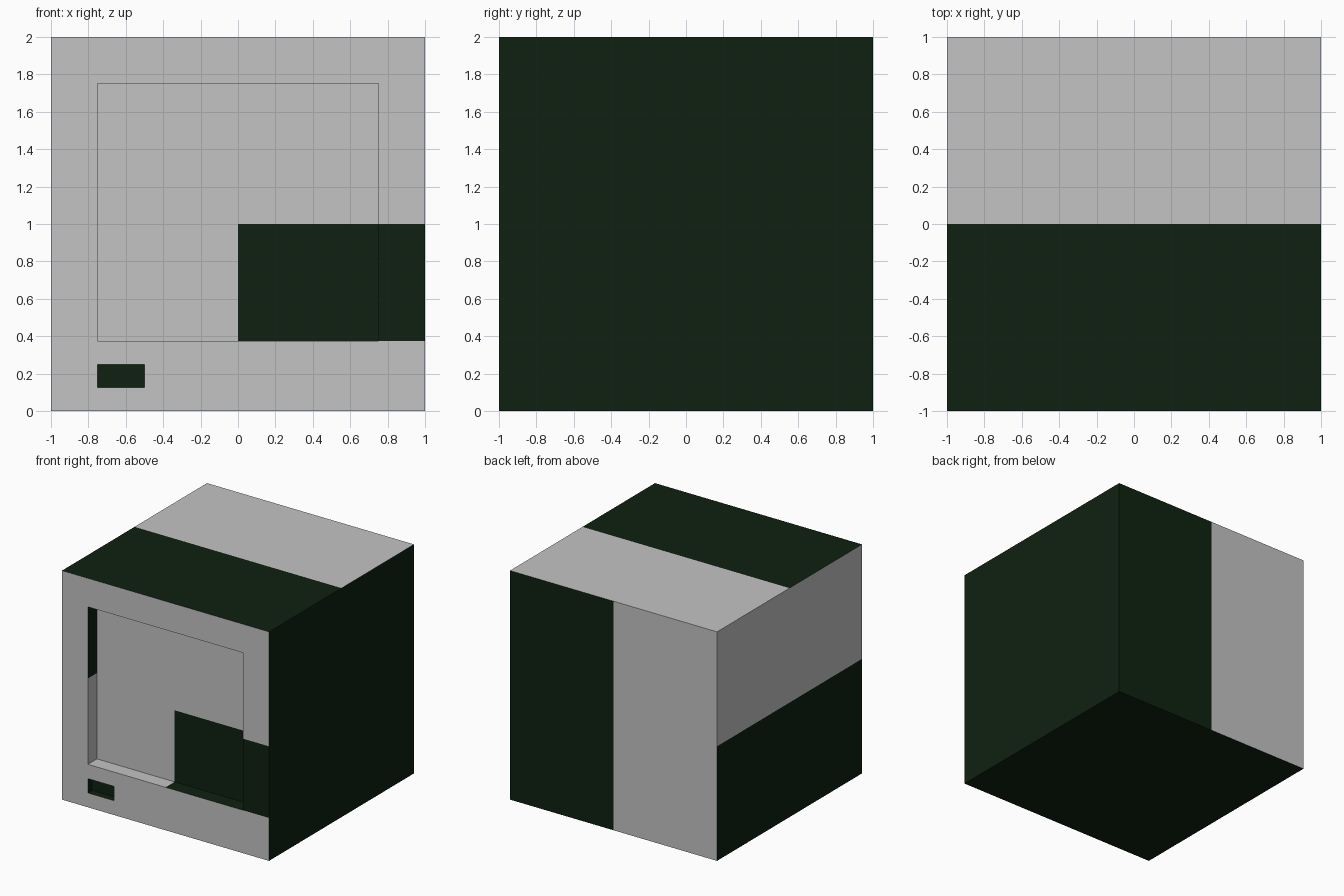
import bpy, bmesh
from mathutils import Vector

if "Cube" in bpy.data.objects:
    bpy.data.objects.remove(bpy.data.objects["Cube"])


def make_material(name, rgb):
    mat = bpy.data.materials.new(name)
    mat.diffuse_color = (*rgb, 1.0)
    mat.use_nodes = True
    mat.node_tree.nodes["Principled BSDF"].inputs["Base Color"].default_value = mat.diffuse_color
    return mat


GREY, GREEN = 0, 1
materials = [make_material("light_grey", (0.55, 0.55, 0.55)),
             make_material("dark_green", (0.0045, 0.0155, 0.005))]

# Cube casing, cut along every panel and colour boundary
bm = bmesh.new()
bmesh.ops.create_cube(bm, size=2.0)
bmesh.ops.translate(bm, verts=bm.verts, vec=(0, 0, 1))
cuts = {0: (-0.75, -0.5, 0.0, 0.75),
        1: (0.0,),
        2: (0.125, 0.25, 0.375, 1.0, 1.125, 1.75)}
for axis, values in cuts.items():
    for value in values:
        point, normal = Vector((0, 0, 0)), Vector((0, 0, 0))
        point[axis], normal[axis] = value, 1
        bmesh.ops.bisect_plane(bm, geom=bm.verts[:] + bm.edges[:] + bm.faces[:],
                               plane_co=point, plane_no=normal, dist=1e-5)


def recess(x0, x1, z0, z1, depth):
    """Push a rectangle of the front face into the casing."""
    faces = []
    for f in bm.faces:
        c = f.calc_center_median()
        if c.y < -0.99 and x0 < c.x < x1 and z0 < c.z < z1:
            faces.append(f)
    result = bmesh.ops.extrude_face_region(bm, geom=faces)["geom"]
    verts = [g for g in result if isinstance(g, bmesh.types.BMVert)]
    bmesh.ops.translate(bm, verts=verts, vec=(0, depth, 0))
    leftover = [f for f in faces if f.is_valid]
    if leftover:
        bmesh.ops.delete(bm, geom=leftover, context='FACES')


recess(-0.75, 0.75, 0.375, 1.75, 0.125)   # screen
recess(-0.75, -0.5, 0.125, 0.25, 0.06)    # small slot
bmesh.ops.recalc_face_normals(bm, faces=bm.faces)


# Two-tone panels, chosen by facing direction and position
def is_green(c, n):
    inside = -0.999 < c.y < -0.8
    if inside and c.z < 0.3:                    # slot
        return True
    if n.y < -0.5:                              # front and screen
        return c.x > 0 and 0.375 < c.z < 1
    if n.y > 0.5:                               # back
        return c.x > 0
    if n.z > 0.5:                               # top, screen ledge
        return c.x > 0 if inside else c.y < 0
    if n.z < -0.5:                              # underside
        return not inside
    if n.x > 0.5:                               # right side, screen left wall
        return c.z > 1.125 if inside else True
    return c.z < 1                              # left side, screen right wall


for f in bm.faces:
    f.material_index = GREEN if is_green(f.calc_center_median(), f.normal) else GREY

mesh = bpy.data.meshes.new("casing")
bm.to_mesh(mesh)
bm.free()
for mat in materials:
    mesh.materials.append(mat)
bpy.context.collection.objects.link(bpy.data.objects.new("casing", mesh))
